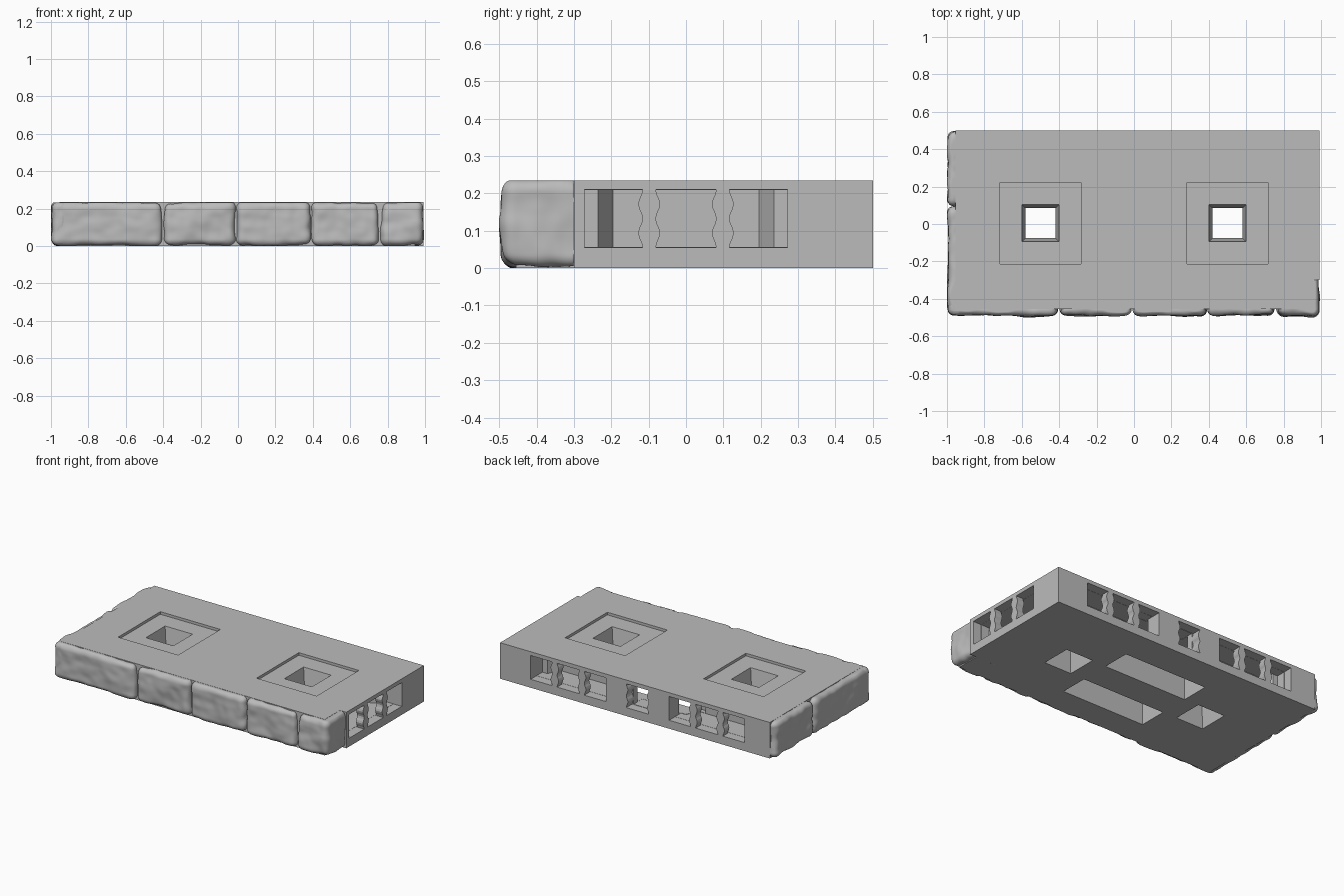
import bpy, bmesh, math
from mathutils import Vector, Matrix, noise

cube = bpy.data.objects.get("Cube")
if cube:
    bpy.data.objects.remove(cube, do_unlink=True)

TOP = 0.235
SILL, HEAD = 0.055, 0.21

grey = bpy.data.materials.new("stone_grey")
grey.use_nodes = True
grey.diffuse_color = (0.5, 0.5, 0.5, 1)
bsdf = next(n for n in grey.node_tree.nodes if n.type == 'BSDF_PRINCIPLED')
bsdf.inputs["Base Color"].default_value = (0.5, 0.5, 0.5, 1)


def finish(bm, name):
    bmesh.ops.recalc_face_normals(bm, faces=bm.faces)
    mesh = bpy.data.meshes.new(name)
    bm.to_mesh(mesh)
    bm.free()
    mesh.materials.append(grey)
    ob = bpy.data.objects.new(name, mesh)
    bpy.context.collection.objects.link(ob)
    return ob


def prism(name, pts, lo, hi, place=lambda a, b, c: (a, b, c)):
    """Extrude a 2D outline from lo to hi; place maps it into the world."""
    bm = bmesh.new()
    low = [bm.verts.new(place(a, b, lo)) for a, b in pts]
    high = [bm.verts.new(place(a, b, hi)) for a, b in pts]
    bm.faces.new(low)
    bm.faces.new(high)
    for i in range(len(pts)):
        j = (i + 1) % len(pts)
        bm.faces.new((low[i], low[j], high[j], high[i]))
    return finish(bm, name)


def box(name, x0, x1, y0, y1, z0, z1):
    return prism(name, [(x0, y0), (x1, y0), (x1, y1), (x0, y1)], z0, z1)


def taper(name, x, z0, z1, half0, half1):
    bm = bmesh.new()
    turn = Matrix.Translation((x, 0.005, (z0 + z1) / 2)) @ Matrix.Rotation(math.pi / 4, 4, 'Z')
    bmesh.ops.create_cone(bm, cap_ends=True, segments=4, radius1=half0 * math.sqrt(2),
                          radius2=half1 * math.sqrt(2), depth=z1 - z0, matrix=turn)
    return finish(bm, name)


# Base slab, notched for the right corner stone
slab = prism("base_slab", [(-0.955, -0.455), (0.945, -0.455), (0.945, -0.3),
                           (0.992, -0.3), (0.992, 0.5), (-0.955, 0.5)], 0, TOP)
cutters = []


# Connector pockets: windows in the face, with a chamber behind the posts
def edge(u, wavy, side):
    """One upright window edge, from sill to head."""
    steps = 12 if wavy else 1
    rise = HEAD - SILL
    line = []
    for i in range(steps + 1):
        t = i / steps
        wave = 0.006 * math.cos(4 * math.pi * t) if wavy else 0
        line.append((u + side * wave, SILL + rise * t))
    return line


def window(u, place, left_wavy, right_wavy):
    pts = edge(u - 0.075, left_wavy, -1) + edge(u + 0.075, right_wavy, 1)[::-1]
    cutters.append(prism("window_cutter", pts, -0.02, 0.06, place))


def pocket(u, face):
    place = lambda a, z, d: face(a, d, z)
    window(u - 0.197, place, False, True)
    window(u, place, True, True)
    window(u + 0.197, place, True, False)
    half = [(0.271, 0.05), (0.271, 0.12), (0.235, 0.12), (0.195, 0.2)]
    plan = [(u + a, d) for a, d in half] + [(u - a, d) for a, d in half[::-1]]
    cutters.append(prism("chamber_cutter", plan, SILL + 0.001, HEAD - 0.001, face))


right_face = lambda a, d, z: (0.992 - d, a, z)
back_face = lambda a, d, z: (a, 0.5 - d, z)
pocket(0, right_face)
pocket(0.5, back_face)
pocket(-0.5, back_face)
window(0, lambda a, z, d: back_face(a, d, z), True, True)
cutters.append(box("passage_cutter", -0.07, 0.07, 0.35, 0.46, SILL + 0.002, HEAD - 0.002))
cutters.append(box("channel_cutter", -0.35, 0.35, 0.27, 0.4, SILL + 0.003, HEAD - 0.003))

# Long slots in the underside
for y in (0.19, -0.19):
    cutters.append(box("slot_cutter", -0.3, 0.3, y - 0.09, y + 0.095, -0.02, HEAD - 0.005))

# Shallow square recesses with waisted through-holes
for x in (-0.5, 0.5):
    cutters.append(box("recess_cutter", x - 0.217, x + 0.217, -0.213, 0.223, 0.218, 0.3))
    cutters.append(taper("hole_cutter", x, -0.01, 0.12, 0.1, 0.08))
    cutters.append(taper("hole_cutter", x, 0.11, 0.222, 0.079, 0.1))

for c in cutters:
    c.hide_render = True
    mod = slab.modifiers.new("cut", 'BOOLEAN')
    mod.operation = 'DIFFERENCE'
    mod.solver = 'EXACT'
    mod.object = c
graph = bpy.context.evaluated_depsgraph_get()
slab.data = bpy.data.meshes.new_from_object(slab.evaluated_get(graph))
slab.modifiers.clear()
for c in cutters:
    bpy.data.objects.remove(c, do_unlink=True)


# Rough facing stones
def stone(name, x0, x1, y0, y1, y_cut=0.497):
    lo, hi = Vector((x0, y0, 0.004)), Vector((x1, y1, TOP))
    mid, size, r = (lo + hi) / 2, (hi - lo) / 2, 0.033
    bm = bmesh.new()
    bmesh.ops.create_cube(bm, size=2)
    bmesh.ops.subdivide_edges(bm, edges=bm.edges, cuts=30, use_grid_fill=True)
    for v in bm.verts:
        p = Vector([v.co[i] * size[i] for i in range(3)])
        core = Vector([max(-(size[i] - r), min(size[i] - r, p[i])) for i in range(3)])
        out = (p - core).normalized()
        p = mid + core + out * r
        bump = 0.011 * noise.noise(p * 7) + 0.005 * noise.noise(p * 19 + mid)
        p += out * bump
        p.x = max(-1, min(1, p.x))
        p.y = max(-0.5, min(y_cut, p.y))
        p.z = max(0, min(TOP - 0.001, p.z))
        v.co = p
    for f in bm.faces:
        f.smooth = True
    return finish(bm, name)


joints = [-0.995, -0.397, -0.005, 0.395, 0.76]
for i in range(4):
    stone(f"front_stone_{i + 1}", joints[i], joints[i + 1] - 0.01, -0.49, -0.41)
stone("right_corner_stone", 0.765, 0.986, -0.49, -0.24, -0.3)
stone("left_stone_front", -0.995, -0.91, -0.49, 0.09)
stone("left_stone_back", -0.995, -0.91, 0.1, 0.495)
